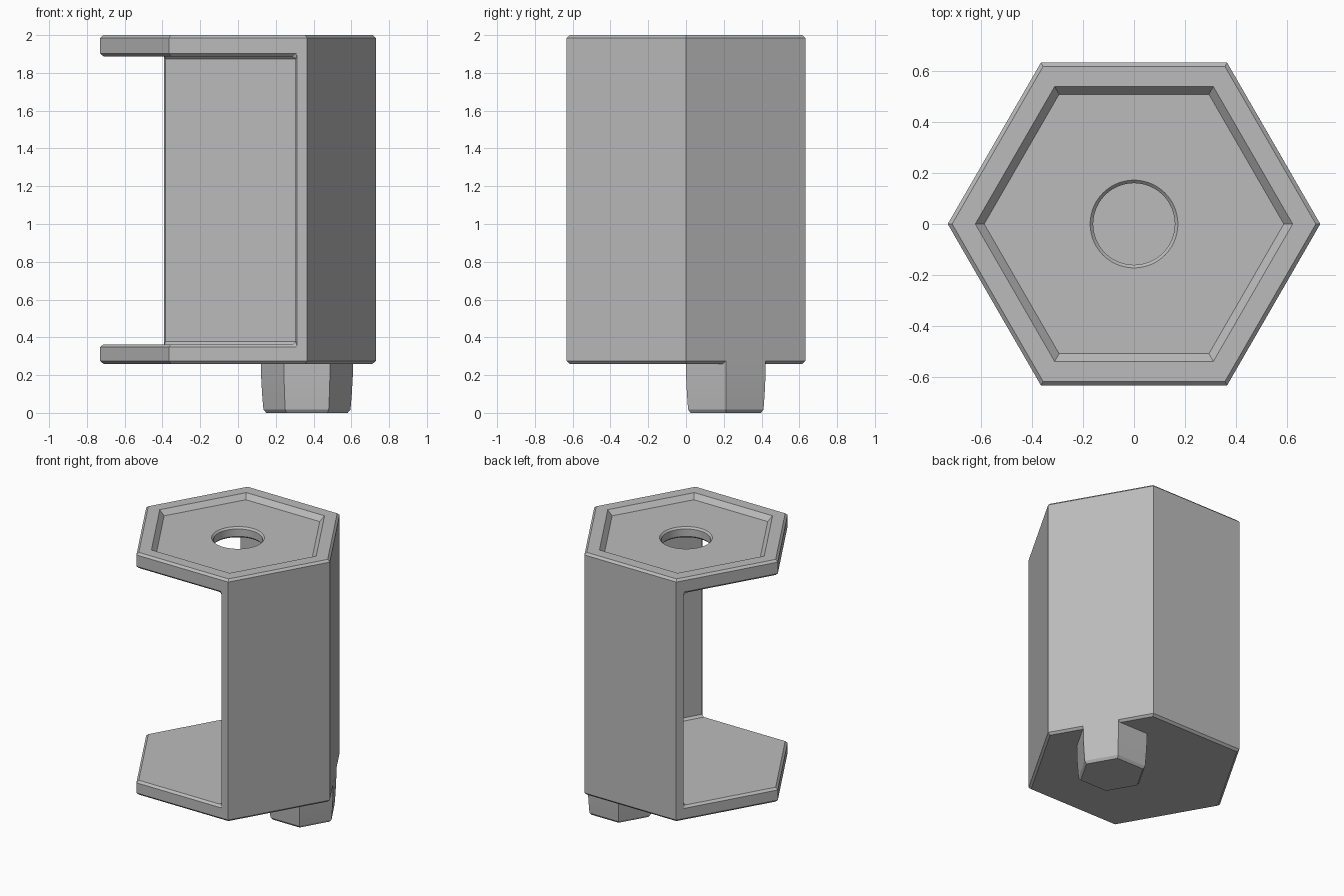
import bpy, bmesh
from math import cos, sin, pi, radians, sqrt

cube = bpy.data.objects.get("Cube")
if cube:
    bpy.data.objects.remove(cube, do_unlink=True)

# Single material
grey = bpy.data.materials.new("plain grey")
grey.use_nodes = True
colour = (0.5, 0.5, 0.5, 1)
grey.diffuse_color = colour
grey.node_tree.nodes["Principled BSDF"].inputs["Base Color"].default_value = colour

R = 0.73                      # circumradius of the hexagonal shell
APOTHEM = R * sqrt(3) / 2
WALL = 0.058
BASE, TOP = 0.26, 2.0
FLOOR, CEILING = 0.363, 1.888
CHAMFER = 0.015


def ngon(radius, sides=6, cx=0, cy=0):
    return [(cx + radius * cos(2 * pi * i / sides), cy + radius * sin(2 * pi * i / sides))
            for i in range(sides)]


def loft(name, layers):
    """Closed solid through (z, outline) layers, from bottom to top."""
    bm = bmesh.new()
    rings = [[bm.verts.new((x, y, z)) for x, y in outline] for z, outline in layers]
    for low, high in zip(rings, rings[1:]):
        for i in range(len(low)):
            j = (i + 1) % len(low)
            bm.faces.new((low[i], low[j], high[j], high[i]))
    bm.faces.new(rings[0][::-1])
    bm.faces.new(rings[-1])
    bmesh.ops.recalc_face_normals(bm, faces=bm.faces)
    mesh = bpy.data.meshes.new(name)
    bm.to_mesh(mesh)
    bm.free()
    mesh.materials.append(grey)
    obj = bpy.data.objects.new(name, mesh)
    bpy.context.collection.objects.link(obj)
    return obj


def activate(obj):
    bpy.ops.object.select_all(action='DESELECT')
    obj.select_set(True)
    bpy.context.view_layer.objects.active = obj


def cut(obj, cutter):
    mod = obj.modifiers.new("cut", 'BOOLEAN')
    mod.operation, mod.solver, mod.object = 'DIFFERENCE', 'EXACT', cutter
    activate(obj)
    bpy.ops.object.modifier_apply(modifier=mod.name)
    bpy.data.objects.remove(cutter, do_unlink=True)


# Hexagonal shell, opened on the front and both -x sides
shell = loft("hexagonal_shell", [(BASE, ngon(R)), (TOP, ngon(R))])
inner = APOTHEM - WALL
r_in = inner * 2 / sqrt(3)
far = 1.2
chamber = [(r_in, 0), (r_in / 2, inner), (-far, inner), (-far, -far), (r_in - far / sqrt(3), -far)]
cut(shell, loft("chamber_cutter", [(FLOOR, chamber), (CEILING, chamber)]))

# Chamfer the square edges, leaving the hexagon's upright corners sharp
bevel = shell.modifiers.new("chamfer", 'BEVEL')
bevel.width, bevel.segments = CHAMFER, 1
bevel.limit_method, bevel.angle_limit = 'ANGLE', radians(75)
bevel.use_clamp_overlap = False
activate(shell)
bpy.ops.object.modifier_apply(modifier=bevel.name)

# Sloped hexagonal recess in the top
depth = 0.035
cut(shell, loft("recess_cutter", [(TOP - depth, ngon(0.587)), (TOP, ngon(0.622)),
                                  (TOP + 0.1, ngon(0.622))]))

# Round hole through the top plate
hole_profile = [(CEILING - 0.1, 0.172), (CEILING, 0.172), (CEILING + 0.012, 0.16),
                (TOP - depth - 0.012, 0.16), (TOP - depth, 0.172), (TOP + 0.1, 0.172)]
cut(shell, loft("hole_cutter", [(z, ngon(r, 64)) for z, r in hole_profile]))

# Tapered hexagonal peg, flush with one outer wall
peg_r = 0.2435
peg_profile = [(0, peg_r - 0.028), (0.018, peg_r - 0.013), (0.1, peg_r - 0.006),
               (0.19, peg_r - 0.001), (BASE + CHAMFER, peg_r)]
peg = loft("peg", [(z, ngon(r, 6, R / 2, R / 2 / sqrt(3))) for z, r in peg_profile])

for obj in (shell, peg):
    activate(obj)
    bpy.ops.object.shade_smooth_by_angle(angle=radians(25))
